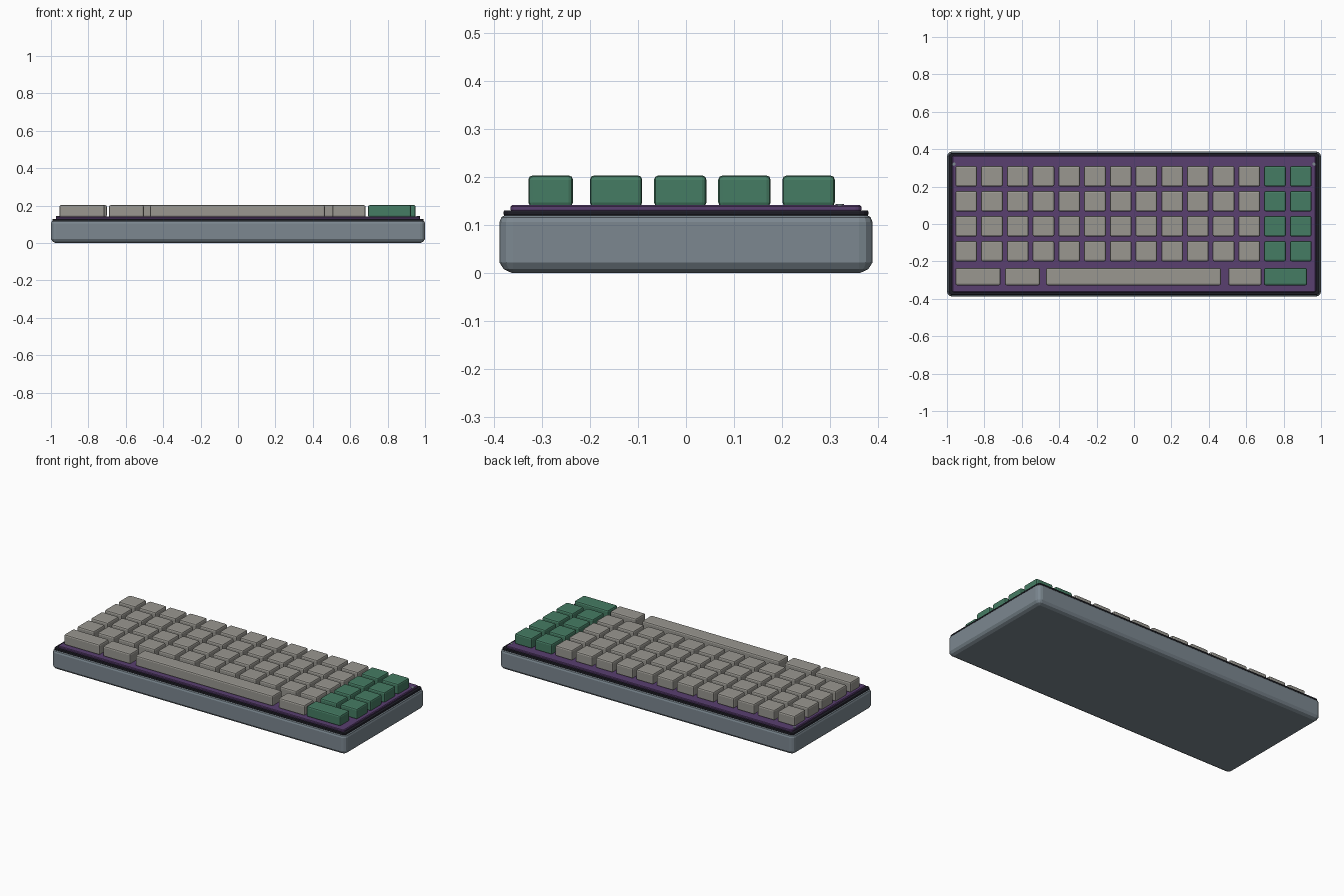
import bpy, bmesh, math

if "Cube" in bpy.data.objects:
    bpy.data.objects.remove(bpy.data.objects["Cube"])


def material(name, rgb):
    m = bpy.data.materials.new(name)
    m.diffuse_color = (*rgb, 1)
    m.use_nodes = True
    m.node_tree.nodes["Principled BSDF"].inputs["Base Color"].default_value = m.diffuse_color
    return m


SLATE = material("slate", (0.20, 0.245, 0.28))
BLACK = material("black", (0.012, 0.012, 0.018))
PURPLE = material("purple", (0.10, 0.05, 0.16))
STONE = material("stone", (0.32, 0.31, 0.28))
GREEN = material("green", (0.06, 0.20, 0.125))


def finish(bm, name, mat):
    bmesh.ops.recalc_face_normals(bm, faces=bm.faces)
    me = bpy.data.meshes.new(name)
    bm.to_mesh(me)
    bm.free()
    me.materials.append(mat)
    ob = bpy.data.objects.new(name, me)
    bpy.context.collection.objects.link(ob)
    return ob


def slab(name, hx, hy, radius, profile, mat, seg=3):
    """Rounded rectangle lofted through (z, inset) levels."""
    bm = bmesh.new()
    rings = []
    for z, inset in profile:
        r = max(radius - inset, 0.004)
        ring = []
        for q, (sx, sy) in enumerate(((1, 1), (-1, 1), (-1, -1), (1, -1))):
            for i in range(seg + 1):
                a = math.pi / 2 * (q + i / seg)
                ring.append(bm.verts.new((sx * (hx - inset - r) + r * math.cos(a),
                                          sy * (hy - inset - r) + r * math.sin(a), z)))
        rings.append(ring)
    n = len(rings[0])
    for lo, hi in zip(rings, rings[1:]):
        for i in range(n):
            j = (i + 1) % n
            bm.faces.new((lo[i], lo[j], hi[j], hi[i]))
    bm.faces.new(rings[0])
    bm.faces.new(rings[-1])
    return finish(bm, name, mat)


def key(name, x0, x1, y, depth, mat):
    """Keycap: a block with softly rounded edges."""
    z0, z1 = 0.138, 0.203
    bm = bmesh.new()
    bmesh.ops.create_cube(bm, size=1)
    bmesh.ops.scale(bm, vec=(x1 - x0, depth, z1 - z0), verts=bm.verts)
    bmesh.ops.translate(bm, vec=((x0 + x1) / 2, y, (z0 + z1) / 2), verts=bm.verts)
    bmesh.ops.bevel(bm, geom=bm.edges[:], offset=0.009, segments=2,
                    profile=0.5, affect='EDGES')
    return finish(bm, name, mat)


# Body, dark trim and coloured switch plate
slab("case", 1.0, 0.388, 0.028,
     [(0, 0.026), (0.008, 0.009), (0.022, 0), (0.106, 0), (0.116, 0.004), (0.121, 0.012)], SLATE)
slab("trim", 0.992, 0.38, 0.02,
     [(0.12, 0.002), (0.123, 0), (0.127, 0), (0.13, 0.002)], BLACK)
slab("switch_plate", 0.973, 0.365, 0.012,
     [(0.128, 0.002), (0.132, 0), (0.138, 0), (0.142, 0.004)], PURPLE)

# Small screws at the back corners
for side, label in ((-1, "left"), (1, "right")):
    bm = bmesh.new()
    bmesh.ops.create_cone(bm, cap_ends=True, segments=12, radius1=0.009,
                          radius2=0.009, depth=0.006)
    bmesh.ops.translate(bm, vec=(side * 0.963, 0.32, 0.141), verts=bm.verts)
    finish(bm, "screw_" + label, SLATE)

# Four rows of square keys, the last two columns green
for row in range(4):
    for col in range(14):
        cx = -0.897 + 0.1376 * col
        key(f"key_{row + 1}_{col + 1}", cx - 0.058, cx + 0.058,
            0.255 - 0.1335 * row, 0.109, GREEN if col > 11 else STONE)

# Bottom row of wide keys
for name, x0, x1, mat in (("control_key", -0.955, -0.713, STONE),
                          ("alt_key", -0.69, -0.503, STONE),
                          ("space_bar", -0.47, 0.465, STONE),
                          ("function_key", 0.504, 0.682, STONE),
                          ("enter_key", 0.695, 0.925, GREEN)):
    key(name, x0, x1, -0.2815, 0.093, mat)
